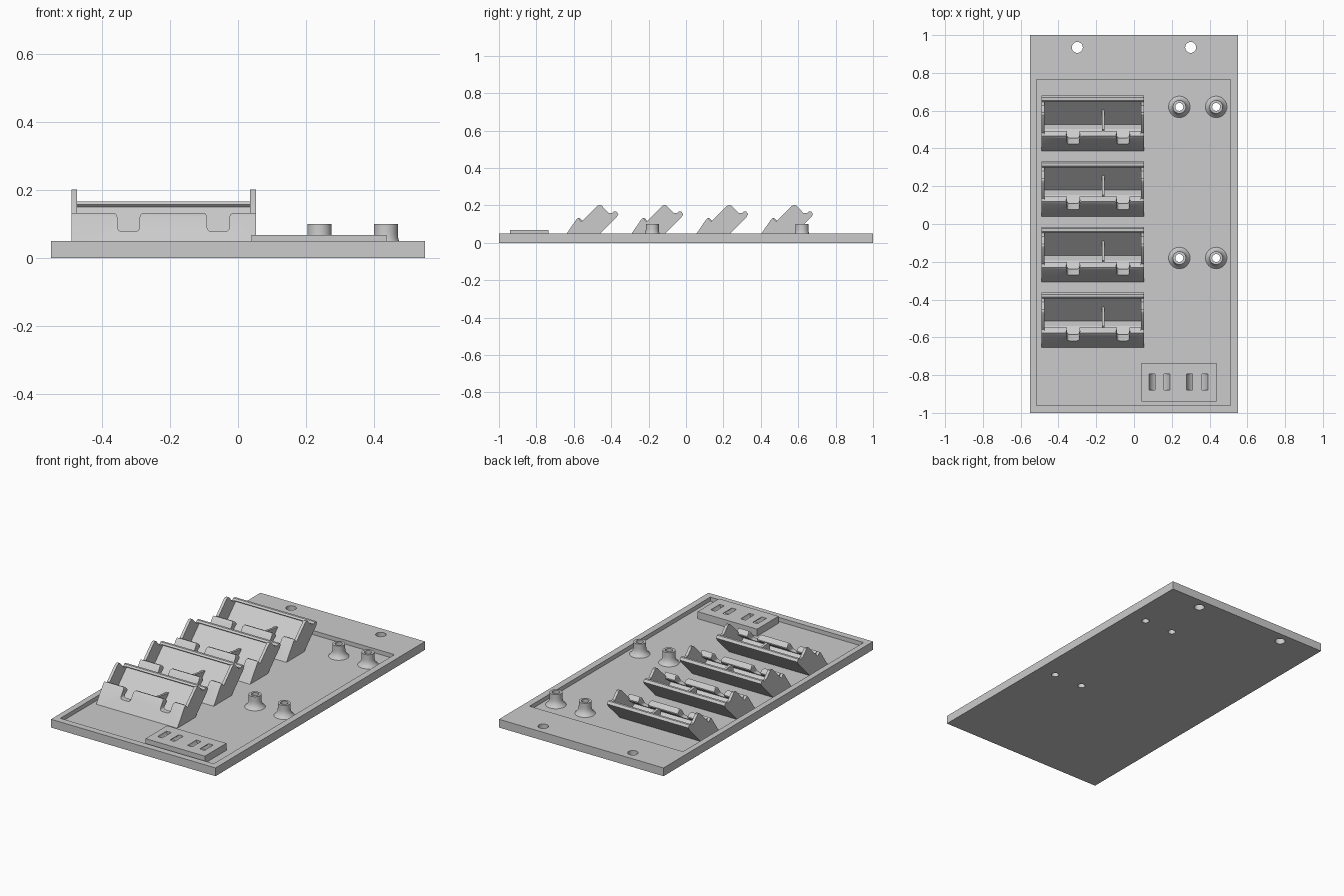
import bpy, bmesh, math
from mathutils import Matrix

if "Cube" in bpy.data.objects:
    bpy.data.objects.remove(bpy.data.objects["Cube"], do_unlink=True)

grey = bpy.data.materials.new("light_grey")
grey.use_nodes = True
COLOUR = (0.6, 0.6, 0.6, 1)
grey.diffuse_color = COLOUR
grey.node_tree.nodes["Principled BSDF"].inputs["Base Color"].default_value = COLOUR

FLOOR = 0.025
SINK = 0.02      # parts reach slightly into the tray floor
PITCH = 0.347
X0, X1 = -0.49, 0.053


def finish(name, bm):
    bmesh.ops.recalc_face_normals(bm, faces=bm.faces)
    mesh = bpy.data.meshes.new(name)
    bm.to_mesh(mesh)
    bm.free()
    obj = bpy.data.objects.new(name, mesh)
    bpy.context.collection.objects.link(obj)
    mesh.materials.append(grey)
    return obj


def add_box(bm, x0, x1, y0, y1, z0, z1):
    m = Matrix.Translation(((x0 + x1) / 2, (y0 + y1) / 2, (z0 + z1) / 2))
    bmesh.ops.create_cube(bm, size=1, matrix=m @ Matrix.Diagonal((x1 - x0, y1 - y0, z1 - z0, 1)))


def add_rod(bm, x, y, r, z0, z1):
    bmesh.ops.create_cone(bm, cap_ends=True, segments=32, radius1=r, radius2=r, depth=z1 - z0,
                          matrix=Matrix.Translation((x, y, (z0 + z1) / 2)))


def add_prism(bm, points, a, b, axis="x"):
    """Extrude a side profile (y, z) along x, or a front profile (x, z) along y."""
    def ring(t):
        return [bm.verts.new((t, u, z) if axis == "x" else (u, t, z)) for u, z in points]
    low, high = ring(a), ring(b)
    bm.faces.new(low)
    bm.faces.new(high[::-1])
    for i in range(len(points)):
        j = (i + 1) % len(points)
        bm.faces.new((low[i], low[j], high[j], high[i]))


def cut(obj, bm):
    cutter = finish("cutter", bm)
    cutter.hide_render = True
    mod = obj.modifiers.new("cut", "BOOLEAN")
    mod.operation, mod.solver, mod.object = "DIFFERENCE", "EXACT", cutter
    bpy.context.view_layer.objects.active = obj
    bpy.ops.object.modifier_apply(modifier=mod.name)
    bpy.data.objects.remove(cutter, do_unlink=True)


def smooth(obj, degrees=30):
    bpy.ops.object.select_all(action="DESELECT")
    obj.select_set(True)
    bpy.context.view_layer.objects.active = obj
    bpy.ops.object.shade_smooth_by_angle(angle=math.radians(degrees))


posts = [(x, y) for x in (0.24, 0.435) for y in (0.62, -0.18)]

# Base plate with shallow tray and through holes
bm = bmesh.new()
add_box(bm, -0.55, 0.55, -1, 1, 0, 0.05)
plate = finish("base_plate", bm)
bm = bmesh.new()
add_box(bm, -0.515, 0.51, -0.96, 0.765, FLOOR, 0.1)
cut(plate, bm)
bm = bmesh.new()
for x in (-0.3, 0.3):
    add_rod(bm, x, 0.935, 0.029, -0.1, 0.1)
for x, y in posts:
    add_rod(bm, x, y, 0.021, -0.1, 0.1)
cut(plate, bm)
smooth(plate)

# Flared hollow standoffs
bm = bmesh.new()
SEG = 32
outline = [(0.021, 0.022), (0.057, 0.022), (0.057, FLOOR), (0.046, 0.036), (0.039, 0.048),
           (0.036, 0.06), (0.035, 0.072), (0.035, 0.1), (0.021, 0.1)]
for px, py in posts:
    rings = []
    for s in range(SEG):
        a = math.tau * s / SEG
        rings.append([bm.verts.new((px + r * math.cos(a), py + r * math.sin(a), z))
                      for r, z in outline])
    for s in range(SEG):
        p, q = rings[s], rings[(s + 1) % SEG]
        for i in range(len(outline)):
            j = (i + 1) % len(outline)
            bm.faces.new((p[i], q[i], q[j], p[j]))
smooth(finish("standoffs", bm), 35)

# Side profiles of the frontmost holder
lip = [(-0.395, 0.158), (-0.386, 0.167), (-0.372, 0.167), (-0.362, 0.153), (-0.372, 0.136)]
end_profile = [(-0.658, SINK), (-0.586, 0.125), (-0.576, 0.133), (-0.559, 0.113),
               (-0.475, 0.197), (-0.463, 0.202), (-0.452, 0.2), (-0.414, 0.16)] + lip + [(-0.488, SINK)]
back_profile = [(-0.519, SINK), (-0.388, 0.151)] + lip + [(-0.488, SINK)]
wall_profile = [(-0.658, SINK), (-0.586, 0.125), (-0.576, 0.133), (-0.566, 0.13),
                (-0.549, 0.112), (-0.55, 0.104), (-0.6, 0.068), (-0.535, SINK)]
wedge_profile = [(-0.657, SINK), (-0.616, 0.078), (-0.532, SINK)]
rib_profile = [(-0.432, 0.1), (-0.54, 0.115), (-0.56, 0.1), (-0.55, SINK), (-0.51, SINK)]


def holder_part(name, profile, spans):
    bm = bmesh.new()
    for k in range(4):
        shifted = [(y + k * PITCH, z) for y, z in profile]
        for a, b in spans:
            add_prism(bm, shifted, a, b)
    return finish(name, bm)


T = 0.017
smooth(holder_part("holder_end_plates", end_profile, [(X0, X0 + T), (X1 - T, X1)]))
inner = [(X0 + T, X1 - T)]
smooth(holder_part("holder_back_rests", back_profile, inner))
holder_part("holder_bottom_wedges", wedge_profile, inner)
holder_part("holder_ribs", rib_profile, [(-0.17, -0.155)])
walls = holder_part("holder_front_walls", wall_profile, inner)

# Rounded finger notches through the front walls
bm = bmesh.new()
R = 0.014
for cx in (-0.322, -0.058):
    half = []
    for i in range(5):      # lower inside corner
        a = math.radians(-90 + 22.5 * i)
        half.append((0.033 - R + R * math.cos(a), 0.078 + R + R * math.sin(a)))
    for i in range(5):      # flared mouth
        a = math.radians(180 - 22.5 * i)
        half.append((0.033 + R + R * math.cos(a), 0.134 - R + R * math.sin(a)))
    half.append((0.033 + R, 0.16))
    loop = [(cx + u, z) for u, z in half] + [(cx - u, z) for u, z in reversed(half)]
    add_prism(bm, loop, -0.8, 0.7, axis="y")
cut(walls, bm)
smooth(walls)

# Cable tie block with two curved tunnels
bm = bmesh.new()
add_box(bm, 0.04, 0.437, -0.94, -0.735, 0.015, 0.068)
block = finish("cable_tie_block", bm)
bm = bmesh.new()
for cx in (0.135, 0.335):
    arc = [math.radians(180 + 15 * i) for i in range(-1, 14)]
    loop = [(cx + 0.058 * math.cos(a), 0.08 + 0.058 * math.sin(a)) for a in arc]
    loop += [(cx + 0.028 * math.cos(a), 0.08 + 0.028 * math.sin(a)) for a in reversed(arc)]
    add_prism(bm, loop, -0.88, -0.795, axis="y")
cut(block, bm)
smooth(block)
